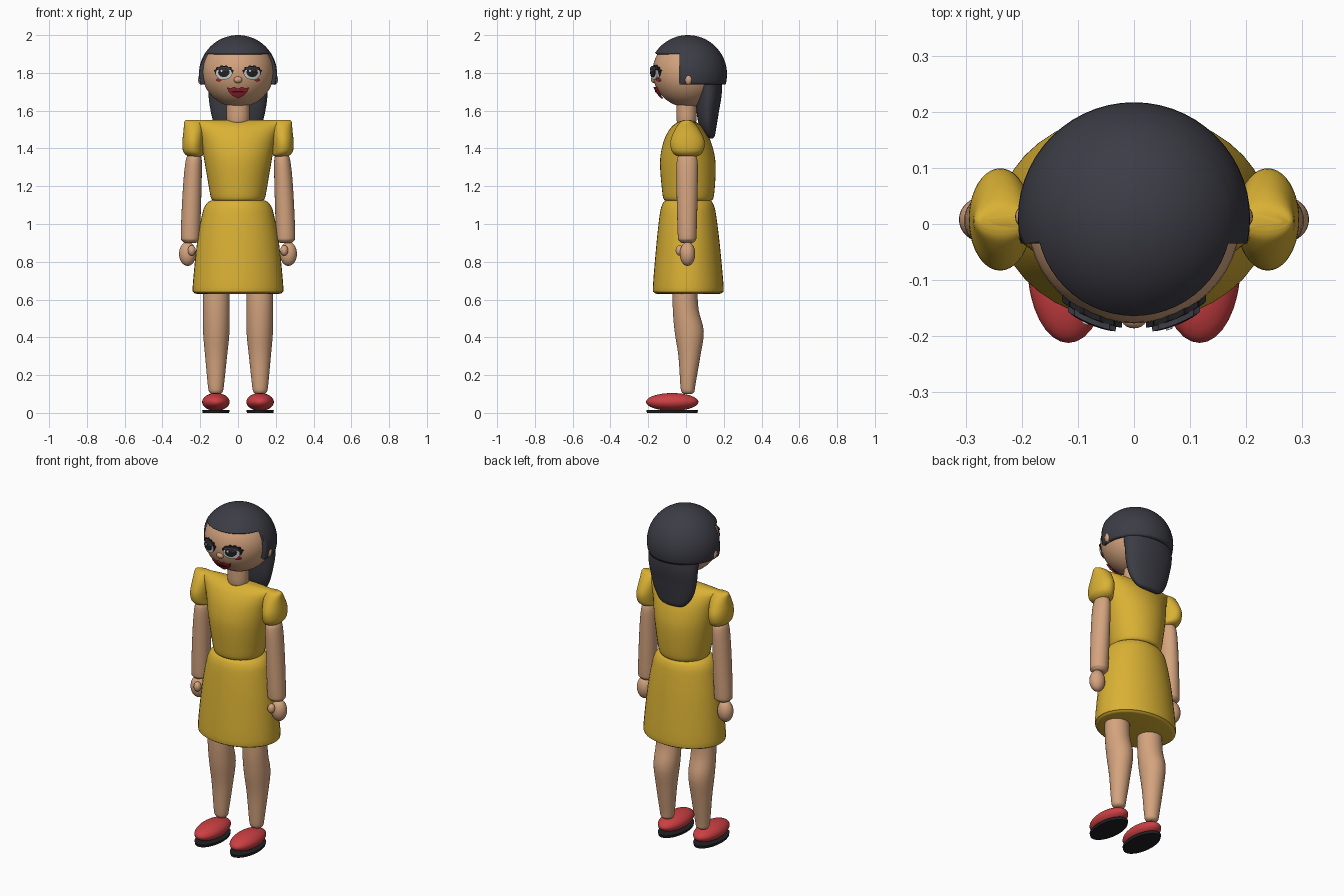
import bpy
import bmesh
from math import sin, cos, pi, sqrt, radians
from mathutils import Matrix, Vector

if "Cube" in bpy.data.objects:
    bpy.data.objects.remove(bpy.data.objects["Cube"])


def make_material(name, red, green, blue):
    mat = bpy.data.materials.new(name)
    mat.use_nodes = True
    colour = (red, green, blue, 1)
    mat.diffuse_color = colour
    shader = mat.node_tree.nodes["Principled BSDF"]
    shader.inputs["Base Color"].default_value = colour
    shader.inputs["Roughness"].default_value = 0.7
    return mat


skin = make_material("skin", 0.66, 0.37, 0.21)
yellow = make_material("dress yellow", 0.70, 0.44, 0.035)
hair_dark = make_material("hair dark", 0.045, 0.045, 0.06)
shoe_red = make_material("shoe red", 0.60, 0.05, 0.055)
lip_red = make_material("lip red", 0.50, 0.025, 0.04)
black = make_material("black", 0.015, 0.015, 0.018)
eye_white = make_material("eye white", 0.65, 0.65, 0.62)


def finish(name, bm, mat, angle=50):
    """Turn a bmesh into a smooth shaded object."""
    bmesh.ops.recalc_face_normals(bm, faces=bm.faces)
    mesh = bpy.data.meshes.new(name)
    bm.to_mesh(mesh)
    bm.free()
    mesh.materials.append(mat)
    mesh.shade_smooth()
    mesh.set_sharp_from_angle(angle=radians(angle))
    obj = bpy.data.objects.new(name, mesh)
    bpy.context.scene.collection.objects.link(obj)
    return obj


def ellipsoid(name, centre, radii, mat, segments=32):
    bm = bmesh.new()
    bmesh.ops.create_uvsphere(
        bm, u_segments=segments, v_segments=segments // 2, radius=1,
        matrix=Matrix.Translation(centre) @ Matrix.Diagonal((*radii, 1)))
    return finish(name, bm, mat)


def spline(a, b, c, d, t):
    """Catmull-Rom blend from b to c."""
    return b + 0.5 * t * (c - a + t * (2 * a - 5 * b + 4 * c - d
                                       + t * (3 * (b - c) + d - a)))


def loft(name, sections, mat, side=1, sides=40, steps=4):
    """Skin elliptical sections given as (z, x, y, x radius, y radius)."""
    keys = [Vector(s) for s in sections]
    last = len(keys) - 1
    rows = []
    for i in range(last):
        near = (keys[max(i - 1, 0)], keys[i], keys[i + 1], keys[min(i + 2, last)])
        rows += [spline(*near, k / steps) for k in range(steps)]
    rows.append(keys[-1])
    bm = bmesh.new()
    rings = []
    for z, x, y, rx, ry in rows:
        turns = [2 * pi * k / sides for k in range(sides)]
        rings.append([bm.verts.new((side * x + rx * cos(t), y + ry * sin(t), z))
                      for t in turns])
    for low, high in zip(rings, rings[1:]):
        for k in range(sides):
            n = (k + 1) % sides
            bm.faces.new((low[k], low[n], high[n], high[k]))
    bm.faces.new(rings[0])
    bm.faces.new(rings[-1])
    return finish(name, bm, mat)


HEAD = Vector((0, 0.01, 1.805))
HEAD_RADIUS = 0.187


def face_plate(name, outline, lift, mat):
    """Thin plate wrapped on the front of the head, from an (x, z) outline."""
    cx = sum(p[0] for p in outline) / len(outline)
    cz = sum(p[1] for p in outline) / len(outline)

    def on_head(x, z, height):
        reach = (HEAD_RADIUS + height) ** 2 - x * x - (z - HEAD.z) ** 2
        return (x, HEAD.y - sqrt(max(reach, 0)), z)

    bm = bmesh.new()
    loops = []
    for scale, height in ((1, lift - 0.009), (1, lift), (0.7, lift), (0.35, lift)):
        loops.append([bm.verts.new(on_head(cx + scale * (x - cx),
                                           cz + scale * (z - cz), height))
                      for x, z in outline])
    count = len(outline)
    for outer, inner in zip(loops, loops[1:]):
        for k in range(count):
            n = (k + 1) % count
            bm.faces.new((outer[k], outer[n], inner[n], inner[k]))
    centre = bm.verts.new(on_head(cx, cz, lift))
    for k in range(count):
        bm.faces.new((loops[-1][k], loops[-1][(k + 1) % count], centre))
    return finish(name, bm, mat)


def oval(x, z, rx, rz, count=24, lash=0):
    """Oval outline; lash adds points along the upper half."""
    points = []
    for k in range(count):
        t = 2 * pi * k / count
        grow = 1 + (lash if k % 2 and sin(t) > 0.1 else 0)
        points.append((x + rx * grow * cos(t), z + rz * grow * sin(t)))
    return points


# Head and neck
ellipsoid("head", HEAD, (0.19, HEAD_RADIUS, HEAD_RADIUS), skin, 48)
loft("neck", [(1.53, 0, 0.003, 0.045, 0.04), (1.55, 0, 0.003, 0.06, 0.053),
              (1.67, 0, 0.003, 0.06, 0.053)], skin)
ellipsoid("nose", (0, -0.168, 1.764), (0.023, 0.018, 0.018), skin, 20)

# Hair cap trimmed to a straight fringe and side locks
FRINGE, LOCK_FRONT, LOCK_BOTTOM = 1.905, -0.035, 1.738
bm = bmesh.new()
bmesh.ops.create_uvsphere(bm, u_segments=56, v_segments=32, radius=0.207,
                          matrix=Matrix.Translation((0, 0.01, 1.793)))
for point, normal in (((0, 0, FRINGE), (0, 0, 1)), ((0, 0, LOCK_BOTTOM), (0, 0, 1)),
                      ((0, LOCK_FRONT, 0), (0, 1, 0))):
    bmesh.ops.bisect_plane(bm, geom=bm.verts[:] + bm.edges[:] + bm.faces[:],
                           plane_co=point, plane_no=normal)
trimmed = []
for face in bm.faces:
    spot = face.calc_center_median()
    if spot.z < FRINGE and (spot.y < LOCK_FRONT or spot.z < LOCK_BOTTOM):
        trimmed.append(face)
bmesh.ops.delete(bm, geom=trimmed, context="FACES")
hair = finish("hair_cap", bm, hair_dark)
shell = hair.modifiers.new("thickness", "SOLIDIFY")
shell.thickness = 0.03
shell.offset = -1

loft("hair_back", [(1.452, 0, 0.13, 0.03, 0.008), (1.465, 0, 0.127, 0.08, 0.025),
                   (1.52, 0, 0.116, 0.122, 0.046), (1.6, 0, 0.115, 0.145, 0.06),
                   (1.7, 0, 0.12, 0.157, 0.07), (1.8, 0, 0.1, 0.15, 0.08),
                   (1.88, 0, 0.08, 0.08, 0.05)], hair_dark)

# Lips
half = [(0.0, 1.716), (0.02, 1.726), (0.038, 1.718), (0.06, 1.724),
        (0.048, 1.698), (0.03, 1.68), (0.0, 1.665)]
face_plate("lips", half + [(-x, z) for x, z in half[-2:0:-1]], 0.013, lip_red)
face_plate("mouth_line", oval(0, 1.7, 0.042, 0.004), 0.016, black)

# Dress
loft("dress_top", [(1.122, 0, 0.012, 0.125, 0.115), (1.135, 0, 0.012, 0.142, 0.132),
                   (1.2, 0, 0.012, 0.155, 0.141), (1.3, 0, 0.01, 0.172, 0.147),
                   (1.37, 0, 0.008, 0.184, 0.142), (1.45, 0, 0.006, 0.2, 0.12),
                   (1.51, 0, 0.005, 0.225, 0.085), (1.54, 0, 0.005, 0.255, 0.048),
                   (1.55, 0, 0.005, 0.265, 0.02)], yellow)
loft("skirt", [(0.63, 0, 0.012, 0.215, 0.165), (0.637, 0, 0.012, 0.233, 0.18),
               (0.67, 0, 0.012, 0.24, 0.187), (0.9, 0, 0.011, 0.217, 0.167),
               (1.05, 0, 0.01, 0.19, 0.149), (1.1, 0, 0.01, 0.172, 0.137),
               (1.122, 0, 0.01, 0.148, 0.122), (1.128, 0, 0.01, 0.12, 0.1)], yellow)

# Paired parts
for side, word in ((1, "left"), (-1, "right")):
    loft(word + "_sleeve", [(1.355, 0.228, 0.008, 0.025, 0.035),
                            (1.365, 0.23, 0.008, 0.045, 0.065),
                            (1.39, 0.238, 0.008, 0.054, 0.085),
                            (1.44, 0.238, 0.008, 0.056, 0.09),
                            (1.5, 0.234, 0.006, 0.054, 0.065),
                            (1.54, 0.235, 0.005, 0.05, 0.035),
                            (1.55, 0.235, 0.005, 0.042, 0.015)], yellow, side)
    loft(word + "_arm", [(0.9, 0.252, 0.006, 0.028, 0.028),
                         (0.912, 0.252, 0.006, 0.045, 0.044),
                         (0.95, 0.252, 0.006, 0.051, 0.05),
                         (1.2, 0.242, 0.006, 0.049, 0.056),
                         (1.34, 0.234, 0.006, 0.042, 0.054),
                         (1.37, 0.232, 0.006, 0.025, 0.03)], skin, side)
    ellipsoid(word + "_hand", (side * 0.267, 0.008, 0.842), (0.045, 0.041, 0.064), skin)
    ellipsoid(word + "_thumb", (side * 0.245, -0.033, 0.86), (0.021, 0.022, 0.028), skin, 20)
    loft(word + "_leg", [(0.1, 0.117, 0.01, 0.022, 0.02), (0.112, 0.117, 0.01, 0.036, 0.034),
                         (0.15, 0.117, 0.01, 0.043, 0.04), (0.3, 0.116, 0.018, 0.058, 0.058),
                         (0.43, 0.115, 0.017, 0.07, 0.077), (0.55, 0.115, -0.002, 0.07, 0.068),
                         (0.68, 0.115, -0.005, 0.07, 0.065)], skin, side)
    ellipsoid(word + "_shoe", (side * 0.117, -0.073, 0.058), (0.073, 0.139, 0.047), shoe_red)
    loft(word + "_sole", [(0.0, 0.117, -0.073, 0.07, 0.134),
                          (0.015, 0.117, -0.073, 0.073, 0.137)], black, side, steps=1)
    ellipsoid(word + "_ear", (side * 0.194, 0.013, 1.765), (0.018, 0.021, 0.028), skin, 20)

    # Eyes with lashes, and blush marks
    x = side * 0.075
    face_plate(word + "_lashes", oval(x, 1.803, 0.047, 0.033, lash=0.18), 0.009, black)
    face_plate(word + "_eye_white", oval(x, 1.796, 0.043, 0.032), 0.014, eye_white)
    face_plate(word + "_eyelid", oval(x, 1.822, 0.038, 0.012, lash=0.15), 0.018, hair_dark)
    face_plate(word + "_iris", oval(x, 1.803, 0.03, 0.025), 0.018, black)
    face_plate(word + "_eye_glint", oval(x - 0.012, 1.811, 0.006, 0.006, 12), 0.021, eye_white)
    face_plate(word + "_blush", oval(side * 0.102, 1.763, 0.014, 0.009, 16), 0.008, lip_red)
